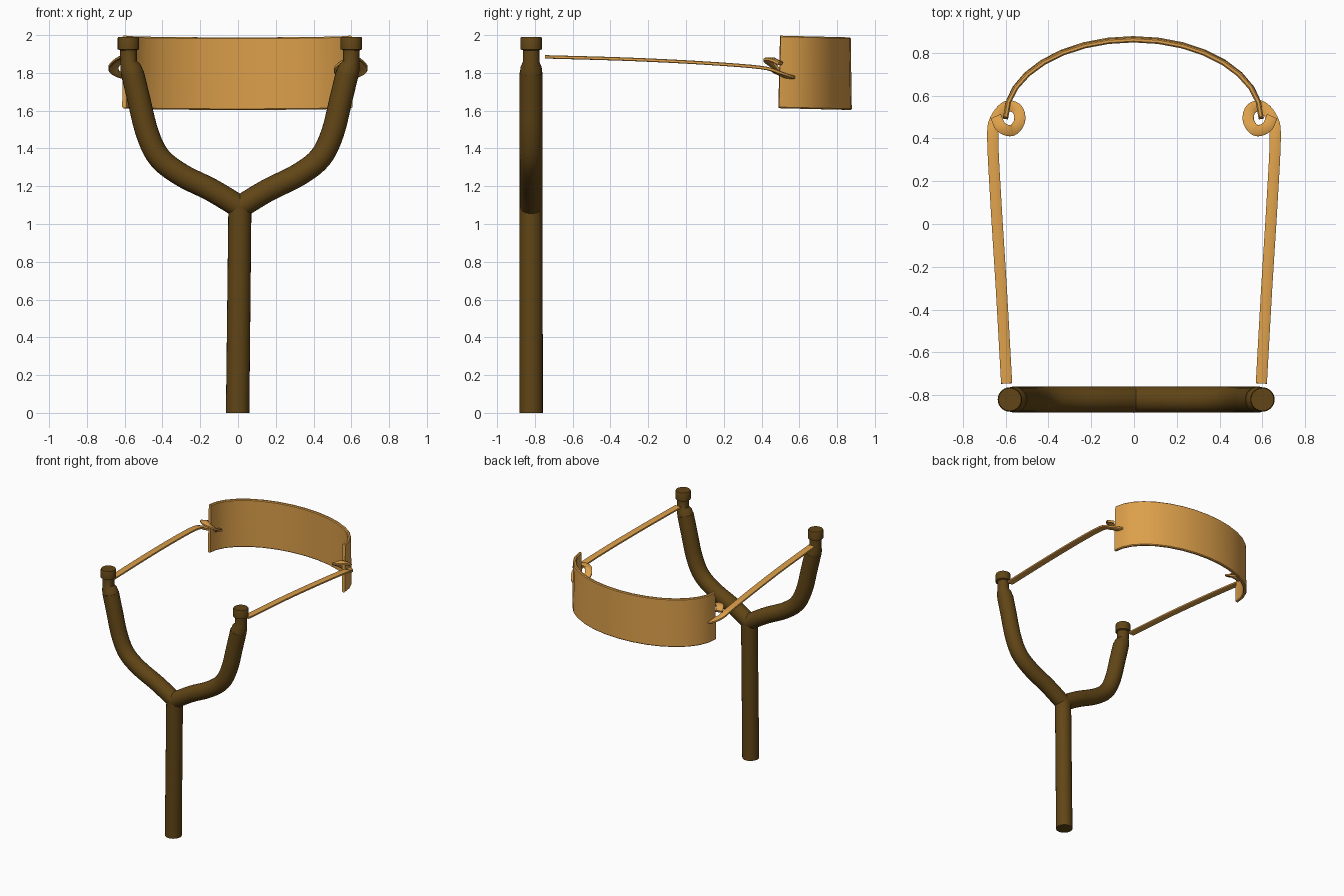
import bpy, bmesh, math
from mathutils import Vector

if "Cube" in bpy.data.objects:
    bpy.data.objects.remove(bpy.data.objects["Cube"])


def material(name, rgb):
    m = bpy.data.materials.new(name)
    m.diffuse_color = (*rgb, 1)
    m.use_nodes = True
    m.node_tree.nodes["Principled BSDF"].inputs["Base Color"].default_value = m.diffuse_color
    return m


WOOD = material("dark_wood", (0.12, 0.06, 0.008))
LEATHER = material("tan_leather", (0.72, 0.35, 0.07))


def smooth_path(points, steps=5):
    """Catmull-Rom spline through the points."""
    p = [Vector(q) for q in points]
    p = [2 * p[0] - p[1]] + p + [2 * p[-1] - p[-2]]
    out = []
    for i in range(1, len(p) - 2):
        a, b, c, d = p[i - 1:i + 3]
        for s in range(steps):
            t = s / steps
            out.append(0.5 * (2 * b + (c - a) * t + (2 * a - 5 * b + 4 * c - d) * t * t
                              + (3 * b - a - 3 * c + d) * t ** 3))
    return out + [p[-2]]


def sweep(name, path, section, ref, mat, scales=None, angle=40):
    """Carry a closed cross-section along a path, with capped ends."""
    path = [Vector(q) for q in path]
    ref = Vector(ref)
    bm = bmesh.new()
    rings = []
    for i, p in enumerate(path):
        t = (path[min(i + 1, len(path) - 1)] - path[max(i - 1, 0)]).normalized()
        side = t.cross(ref).normalized()
        up = side.cross(t)
        k = scales[i] if scales else 1
        rings.append([bm.verts.new(p + k * (side * u + up * v)) for u, v in section])
    n = len(section)
    for a, b in zip(rings, rings[1:]):
        for j in range(n):
            bm.faces.new((a[j], a[(j + 1) % n], b[(j + 1) % n], b[j]))
    bm.faces.new(rings[0])
    bm.faces.new(rings[-1])
    bmesh.ops.recalc_face_normals(bm, faces=bm.faces[:])
    mesh = bpy.data.meshes.new(name)
    bm.to_mesh(mesh)
    bm.free()
    ob = bpy.data.objects.new(name, mesh)
    bpy.context.collection.objects.link(ob)
    mesh.materials.append(mat)
    bpy.ops.object.select_all(action='DESELECT')
    ob.select_set(True)
    bpy.context.view_layer.objects.active = ob
    bpy.ops.object.shade_smooth_by_angle(angle=math.radians(angle))
    return ob


CIRCLE = [(math.cos(math.tau * i / 24), math.sin(math.tau * i / 24)) for i in range(24)]
Y = -0.82

# Handle, leaning very slightly
sweep("handle", [(-0.002, Y, 0), (0.01, Y, 1.09)], CIRCLE, (0, 1, 0), WOOD, [0.062, 0.061])

# Fork arms with necked, capped tips
ARM = [(0, 1.09), (0.15, 1.18), (0.31, 1.26), (0.425, 1.35), (0.49, 1.48),
       (0.535, 1.66), (0.569, 1.80)]
TIP = [(1.79, 0.060), (1.83, 0.056), (1.858, 0.044), (1.92, 0.044),
       (1.925, 0.057), (1.983, 0.057), (1.991, 0.053)]
# Flat elastic band, ending in a loop around the pouch end
BAND = [(0.595, -0.745, 1.885), (0.62, -0.3, 1.872), (0.645, 0.1, 1.852), (0.66, 0.40, 1.828),
        (0.647, 0.49, 1.80), (0.595, 0.55, 1.777), (0.545, 0.535, 1.79), (0.535, 0.48, 1.825),
        (0.57, 0.437, 1.862), (0.62, 0.452, 1.872), (0.645, 0.50, 1.85)]
STRIP = [(-0.026, -0.006), (-0.022, -0.009), (0.022, -0.009), (0.026, -0.006),
         (0.026, 0.006), (0.022, 0.009), (-0.022, 0.009), (-0.026, 0.006)]

for label, s in (("left", -1), ("right", 1)):
    arm = smooth_path([(0.01 + s * x, Y, z) for x, z in ARM])
    sweep("arm_" + label, arm, CIRCLE, (0, 1, 0), WOOD, [0.061] * len(arm))
    tip = [(0.01 + s * (0.567 + min(1, (z - 1.79) / 0.07) * 0.023), Y, z) for z, r in TIP]
    sweep("tip_" + label, tip, CIRCLE, (0, 1, 0), WOOD, [r for z, r in TIP])
    band = smooth_path([(s * x, y, z) for x, y, z in BAND])
    sweep("band_" + label, band, STRIP, (0, 0, 1), LEATHER)

# Curved pouch: a tall rounded strip bent along half an ellipse
h, w, c = 0.192, 0.012, 0.006
POUCH = [(-w, -h + c), (-w + c, -h), (w - c, -h), (w, -h + c),
         (w, h - c), (w - c, h), (-w + c, h), (-w, h - c)]
arc = []
for i in range(17):
    a = math.pi * i / 16
    arc.append((-0.003 + 0.597 * math.cos(a), 0.495 + 0.368 * math.sin(a),
                1.805 - 0.009 * math.sin(a)))
sweep("pouch", arc, POUCH, (0, -0.015, 1), LEATHER)
